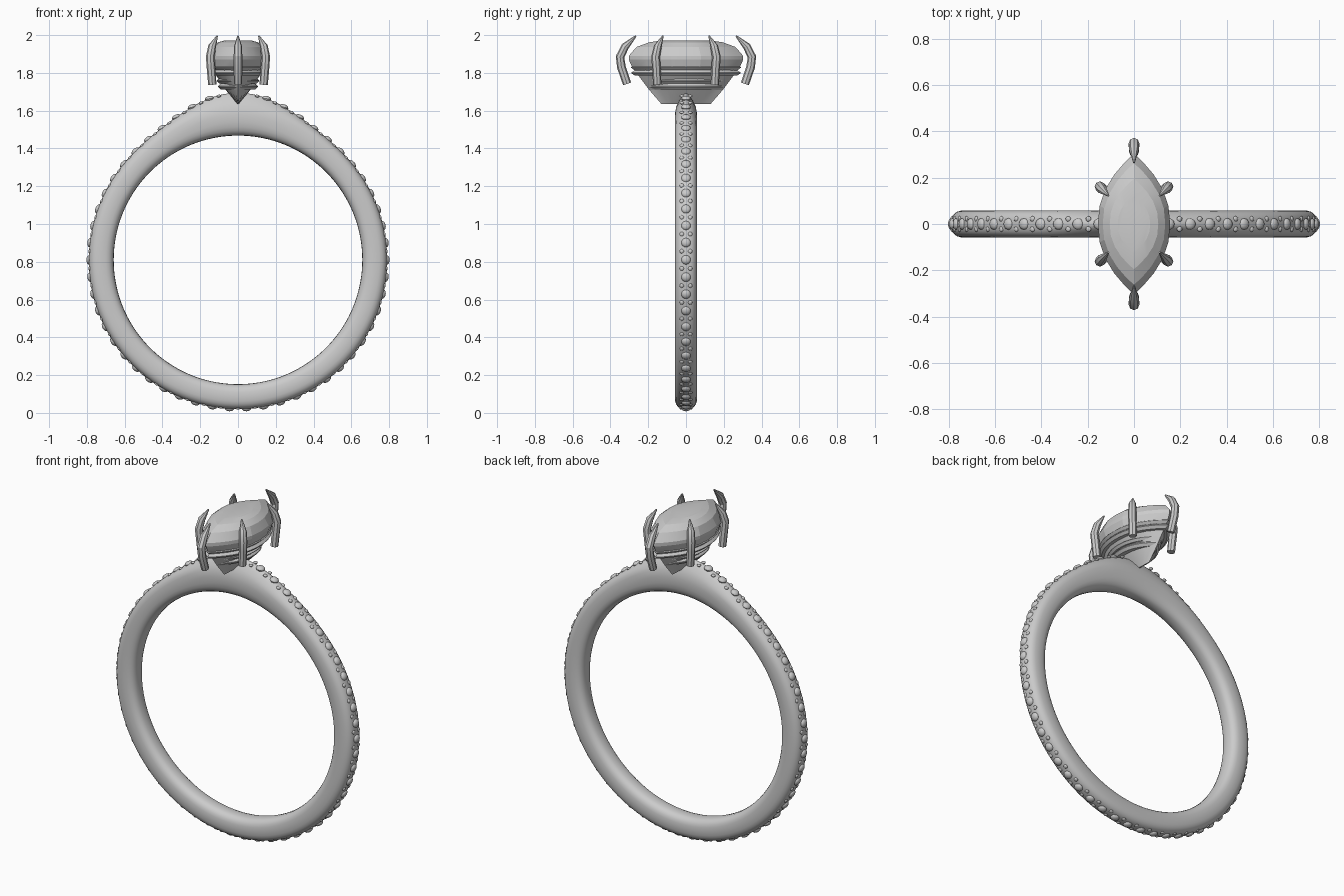
import bpy, bmesh, math
from mathutils import Vector, Matrix

if "Cube" in bpy.data.objects:
    bpy.data.objects.remove(bpy.data.objects["Cube"])

CZ = 0.81  # height of the finger hole centre


def finish(name, bm, smooth=None):
    bmesh.ops.recalc_face_normals(bm, faces=bm.faces)
    me = bpy.data.meshes.new(name)
    bm.to_mesh(me)
    bm.free()
    ob = bpy.data.objects.new(name, me)
    bpy.context.collection.objects.link(ob)
    if smooth:
        bpy.ops.object.select_all(action='DESELECT')
        ob.select_set(True)
        bpy.context.view_layer.objects.active = ob
        bpy.ops.object.shade_smooth_by_angle(angle=math.radians(smooth))
    return ob


def loft(name, rings, closed=False, smooth=None):
    """Skin a list of equal closed rings; cap the ends unless closed."""
    bm = bmesh.new()
    vs = [[bm.verts.new(p) for p in r] for r in rings]
    n = len(vs[0])
    for i in range(len(vs) if closed else len(vs) - 1):
        a, b = vs[i], vs[(i + 1) % len(vs)]
        for j in range(n):
            k = (j + 1) % n
            bm.faces.new((a[j], a[k], b[k], b[j]))
    if not closed:
        bm.faces.new(vs[0])
        bm.faces.new(vs[-1])
    return finish(name, bm, smooth)


def outer_r(a):
    """Outer band radius at angle a from the top: swells under the stone."""
    a = abs(math.atan2(math.sin(a), math.cos(a)))
    return 0.79 + 0.095 * math.exp(-(a / math.radians(23)) ** 2)


# band: rounded section swept round the finger hole, pinched at the top outside
def spow(v, e):
    return math.copysign(abs(v) ** e, v)


rings = []
for i in range(144):
    a = 2 * math.pi * i / 144
    ro, ri = outer_r(a), 0.658
    ring = []
    for j in range(24):
        t = 2 * math.pi * j / 24
        u, v = spow(math.cos(t), 0.75), spow(math.sin(t), 0.75)
        r = (ro + ri) / 2 + u * (ro - ri) / 2
        half = 0.059 - 0.2 * max(0, r - 0.79) * (1 + u)
        ring.append((r * math.sin(a), v * half, CZ + r * math.cos(a)))
    rings.append(ring)
loft("band", rings, closed=True, smooth=40)


# pave stones and the small grain beads between them
def add_bead(bm, a, y, rad, sink):
    r = outer_r(a) - sink
    m = (Matrix.Translation((r * math.sin(a), y, CZ + r * math.cos(a)))
         @ Matrix.Rotation(a, 4, 'Y') @ Matrix.Diagonal((rad, rad, rad * 0.6, 1)))
    bmesh.ops.create_uvsphere(bm, u_segments=12, v_segments=8, radius=1, matrix=m)


gems, grains = bmesh.new(), bmesh.new()
N = 54
for i in range(N):
    a = 2 * math.pi * (i + 0.5) / N
    if 0.07 < a < 2 * math.pi - 0.07:
        add_bead(gems, a, 0, 0.025, 0.002)
    b = 2 * math.pi * i / N
    if i:
        for s in (-1, 1):
            add_bead(grains, b, s * 0.022, 0.012, 0.004)
finish("pave_stones", gems, 30)
finish("grain_beads", grains, 60)


# marquise outline with pointed ends on the y axis
def marquise(w, l, z, n=12):
    ts = [math.sin(math.pi / 2 * (2 * k / n - 1)) for k in range(n + 1)]
    f = lambda t: w * (1 - abs(t) ** 2.25)
    right = [Vector((f(t), l * t, z)) for t in ts]
    left = [Vector((-f(t), l * t, z)) for t in reversed(ts[1:-1])]
    return right + left


# centre stone: keel, pavilion, girdle, domed crown, table
stone = [(0.004, 0.13, 1.635), (0.065, 0.195, 1.71), (0.145, 0.285, 1.83),
         (0.156, 0.303, 1.87), (0.156, 0.303, 1.89), (0.135, 0.262, 1.937),
         (0.105, 0.195, 1.962), (0.07, 0.125, 1.972)]
loft("centre_stone", [marquise(*s) for s in stone], smooth=12)


# gallery rails: marquise bands hugging the pavilion
def rail(name, w, l, z0, z1, t):
    e = t * 0.35
    prof = [(-t, z0), (-e, z0), (0, z0 + e), (0, z1 - e), (-e, z1), (-t, z1)]
    loft(name, [marquise(w + o, l + 1.4 * o, z, 24) for o, z in prof],
         closed=True, smooth=30)


rail("upper_rail", 0.148, 0.29, 1.785, 1.815, 0.04)
rail("middle_rail", 0.150, 0.293, 1.815, 1.842, 0.04)
rail("lower_rail", 0.115, 0.222, 1.745, 1.77, 0.04)
rail("base_rail", 0.105, 0.205, 1.712, 1.745, 0.04)


# claws: bent tapered wires leaning over the stone
def claw(name, pts, radii, sides=8):
    pts = [Vector(p) for p in pts]
    out = Vector((pts[2].x - pts[-1].x, pts[2].y - pts[-1].y, 0)).normalized()
    side = Vector((-out.y, out.x, 0))
    rings = []
    for i, p in enumerate(pts):
        d = (pts[min(i + 1, len(pts) - 1)] - pts[max(i - 1, 0)]).normalized()
        nrm = side.cross(d).normalized()
        rings.append([p + radii[i] * (math.cos(2 * math.pi * k / sides) * side
                                      + math.sin(2 * math.pi * k / sides) * nrm)
                      for k in range(sides)])
    loft(name, rings, smooth=30)


R = (0.022, 0.023, 0.023, 0.021, 0.004)
for s, tag in ((-1, "front"), (1, "back")):
    claw(f"{tag}_end_claw",
         [(0, s * 0.312, 1.742), (0, s * 0.342, 1.83), (0, s * 0.349, 1.885),
          (0, s * 0.322, 1.94), (0, s * 0.265, 1.996)], R)
    for q, lr in ((-1, "left"), (1, "right")):
        claw(f"{tag}_{lr}_claw",
             [(q * 0.136, s * 0.152, 1.738), (q * 0.143, s * 0.157, 1.83),
              (q * 0.147, s * 0.161, 1.885), (q * 0.137, s * 0.149, 1.94),
              (q * 0.11, s * 0.122, 1.996)], R)
